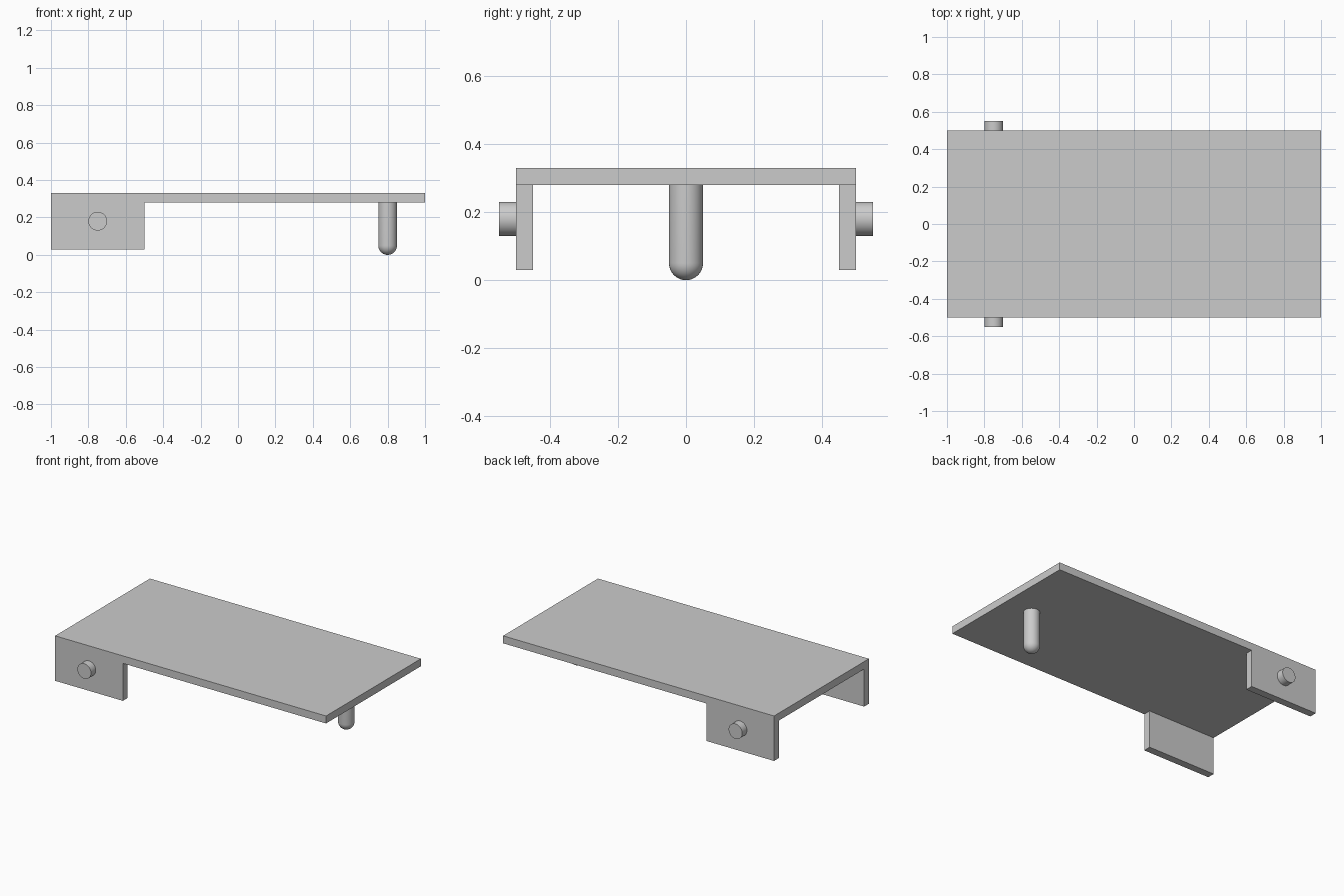
import bpy, bmesh, math
from mathutils import Vector, Matrix

cube = bpy.data.objects.get("Cube")
if cube:
    bpy.data.objects.remove(cube, do_unlink=True)

grey = bpy.data.materials.new("plain_grey")
grey.use_nodes = True
grey.diffuse_color = (0.6, 0.6, 0.6, 1)
grey.node_tree.nodes["Principled BSDF"].inputs["Base Color"].default_value = (0.6, 0.6, 0.6, 1)

R = 0.05            # pin and post radius
T = 0.05            # sheet thickness
TOP = 0.33          # top of the plate
UNDER = TOP - T


def finish(bm, name, smooth=False):
    bmesh.ops.recalc_face_normals(bm, faces=bm.faces)
    mesh = bpy.data.meshes.new(name)
    bm.to_mesh(mesh)
    bm.free()
    mesh.materials.append(grey)
    obj = bpy.data.objects.new(name, mesh)
    bpy.context.collection.objects.link(obj)
    if smooth:
        bpy.ops.object.select_all(action='DESELECT')
        obj.select_set(True)
        bpy.context.view_layer.objects.active = obj
        bpy.ops.object.shade_smooth_by_angle(angle=math.radians(40))
    return obj


# Plate with two side flanges folded down at one end
bm = bmesh.new()
bmesh.ops.create_cube(bm, size=1, matrix=Matrix.Translation((0, 0, TOP - T / 2)) @ Matrix.Diagonal((2, 1, T, 1)))
for point, normal in (((-0.5, 0, 0), (1, 0, 0)), ((0, 0.45, 0), (0, 1, 0)), ((0, -0.45, 0), (0, 1, 0))):
    bmesh.ops.bisect_plane(bm, geom=bm.verts[:] + bm.edges[:] + bm.faces[:], plane_co=point, plane_no=normal)
bm.normal_update()
feet = []
for f in bm.faces:
    c = f.calc_center_median()
    if f.normal.z < -0.9 and c.x < -0.5 and abs(c.y) > 0.45:
        feet.append(f)
for f in feet:
    out = bmesh.ops.extrude_discrete_faces(bm, faces=[f])["faces"][0]
    bmesh.ops.translate(bm, verts=out.verts, vec=Vector((0, 0, 0.03 - UNDER)))
bmesh.ops.remove_doubles(bm, verts=bm.verts, dist=1e-5)
bmesh.ops.dissolve_limit(bm, angle_limit=0.01, verts=bm.verts, edges=bm.edges)
finish(bm, "plate_with_flanges")

# Short pivot pins on the outside of both flanges
for name, side in (("right_pivot_pin", -1), ("left_pivot_pin", 1)):
    bm = bmesh.new()
    place = Matrix.Translation((-0.75, side * 0.525, 0.18)) @ Matrix.Rotation(math.pi / 2, 4, 'X')
    bmesh.ops.create_cone(bm, cap_ends=True, segments=48, radius1=R, radius2=R, depth=T, matrix=place)
    finish(bm, name, smooth=True)

# Round-ended support post, turned from a profile
bm = bmesh.new()
steps = 10
arc = [i * math.pi / 2 / steps for i in range(steps + 1)]
profile = [(R * math.sin(a), R - R * math.cos(a)) for a in arc] + [(R, UNDER), (0, UNDER)]
verts = [bm.verts.new((r, 0, z)) for r, z in profile]
edges = [bm.edges.new(pair) for pair in zip(verts, verts[1:])]
bmesh.ops.spin(bm, geom=verts + edges, cent=(0, 0, 0), axis=(0, 0, 1), angle=math.tau, steps=48)
bmesh.ops.remove_doubles(bm, verts=bm.verts, dist=1e-5)
post = finish(bm, "support_post", smooth=True)
post.location.x = 0.8
